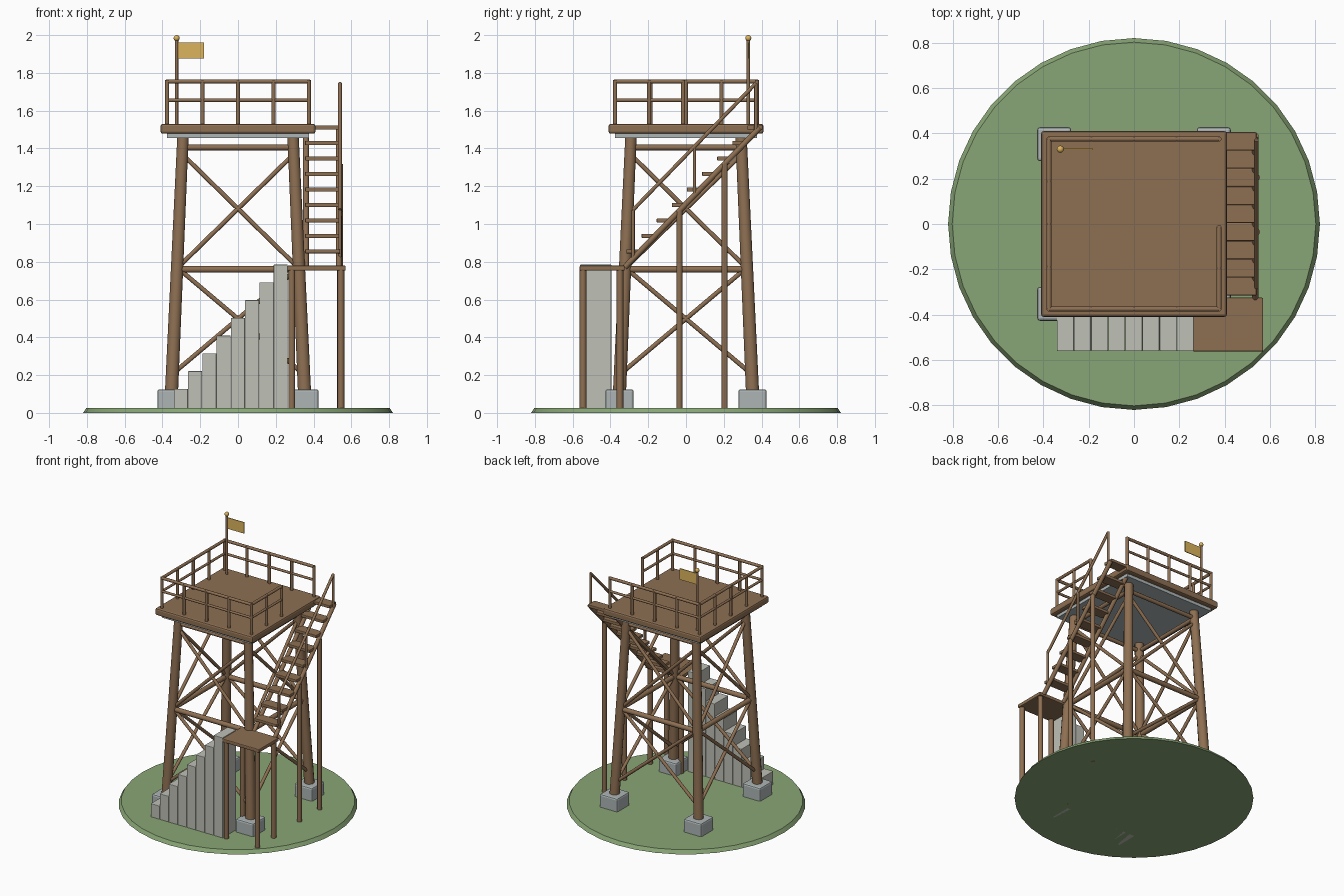
import bpy, math
from mathutils import Vector

if "Cube" in bpy.data.objects:
    bpy.data.objects.remove(bpy.data.objects["Cube"])


def material(name, rgb):
    m = bpy.data.materials.new(name)
    m.diffuse_color = (*rgb, 1)
    m.use_nodes = True
    m.node_tree.nodes["Principled BSDF"].inputs["Base Color"].default_value = m.diffuse_color
    return m


WOOD = material("wood", (0.27, 0.16, 0.085))
GRASS = material("grass", (0.25, 0.38, 0.18))
STONE = material("pale_stone", (0.52, 0.53, 0.47))
FOOT = material("footing_stone", (0.42, 0.46, 0.46))
GOLD = material("gold", (0.72, 0.46, 0.11))


def finish(name, mat, smooth=False):
    o = bpy.context.object
    o.name = name
    o.data.materials.append(mat)
    if smooth:
        bpy.ops.object.shade_smooth_by_angle(angle=math.radians(40))
    return o


def box(name, lo, hi, mat, bevel=0.0):
    lo, hi = Vector(lo), Vector(hi)
    bpy.ops.mesh.primitive_cube_add(size=1, location=(lo + hi) / 2)
    o = bpy.context.object
    o.scale = hi - lo
    bpy.ops.object.transform_apply(location=False, rotation=False, scale=True)
    if bevel:
        b = o.modifiers.new("bevel", "BEVEL")
        b.width, b.segments = bevel, 2
    return finish(name, mat)


def rod(name, a, b, r, mat=WOOD, r2=None, sides=12):
    a, b = Vector(a), Vector(b)
    d = b - a
    bpy.ops.mesh.primitive_cone_add(vertices=sides, radius1=r, radius2=r if r2 is None else r2,
                                    depth=d.length, location=(a + b) / 2)
    bpy.context.object.rotation_euler = d.to_track_quat("Z", "Y").to_euler()
    return finish(name, mat, True)


# grass base
rod("ground_disc", (0, 0, 0), (0, 0, 0.027), 0.82, GRASS, 0.802, 36)


# leaning legs: distance of the leg axis from the centre at height z
def lean(z):
    return 0.357 - 0.0448 * z


for sx in (-1, 1):
    for sy in (-1, 1):
        box("footing", (sx * .352 - .075, sy * .352 - .075, 0.015),
            (sx * .352 + .075, sy * .352 + .075, 0.125), FOOT, 0.012)
        p, q = lean(.08), lean(1.48)
        rod("leg", (sx * p, sy * p, .08), (sx * q, sy * q, 1.48), 0.036, r2=0.031)

# beams and cross braces on all four sides
for i in range(4):
    c, s = round(math.cos(i * math.pi / 2)), round(math.sin(i * math.pi / 2))

    def side(u, z):
        x, y = u * lean(z), -lean(z)
        return (c * x - s * y, s * x + c * y, z)

    rod("middle_beam", side(-1, .76), side(1, .76), 0.018)
    rod("top_beam", side(-1, 1.405), side(1, 1.405), 0.015)
    for u in (-1, 1):
        rod("lower_brace", side(u, .205), side(-u, .77), 0.012)
        rod("upper_brace", side(u, .765), side(-u, 1.37), 0.012)

# platform
box("under_slab", (-.375, -.375, 1.455), (.375, .375, 1.48), FOOT)
box("deck", (-.41, -.41, 1.478), (.41, .41, 1.53), WOOD, 0.012)

# railing, open at the back half of the right side
E = 0.375
runs = [((-E, -E), (E, -E), 4), ((-E, E), (E, E), 4), ((-E, -E), (-E, E), 4), ((E, -E), (E, -.015), 2)]
done = set()
for a, b, n in runs:
    for z, r in ((1.755, 0.011), (1.655, 0.009)):
        rod("rail", (*a, z), (*b, z), r)
    for k in range(n + 1):
        p = tuple(round(a[j] + (b[j] - a[j]) * k / n, 3) for j in (0, 1))
        if p not in done:
            done.add(p)
            rod("rail_post", (*p, 1.52), (*p, 1.762), 0.011)

# flag
rod("flag_pole", (-.325, .33, 1.52), (-.325, .33, 1.98), 0.009)
bpy.ops.mesh.primitive_uv_sphere_add(segments=12, ring_count=8, radius=0.016, location=(-.325, .33, 1.984))
finish("pole_knob", GOLD, True)
box("flag", (-.318, .327, 1.876), (-.18, .333, 1.96), GOLD)

# stone steps
for i in range(8):
    x = -0.34 + i * 0.0755
    box("stone_step", (x, -.56, 0), (x + .0745, -.395, 0.127 + i * 0.094), STONE, 0.003)

# landing
box("landing", (.26, -.563, .753), (.57, -.325, .78), WOOD, 0.006)
for x in (.285, .545):
    for y in (-.545, -.35):
        rod("landing_post", (x, y, 0), (x, y, .76), 0.018)


# upper wooden stair
def stair_z(y):
    return 0.775 + (y + 0.32) * 1.035


for x in (.36, .535):
    rod("stringer", (x, -.325, stair_z(-.325)), (x, .39, stair_z(.39)), 0.015)
for i in range(9):
    y, z = -.275 + i * .08, .855 + i * .082
    box("tread", (.355, y - .04, z - .011), (.54, y + .04, z + .011), WOOD, 0.004)
for y in (-.035, .205):
    rod("stair_support", (.54, y, 0), (.54, y, stair_z(y)), 0.016)

# stair handrail
rod("handrail", (.54, -.28, 1.075), (.54, .37, 1.745), 0.01)
for y in (-.28, .045, .37):
    rod("handrail_post", (.54, y, stair_z(y)), (.54, y, 1.075 + (y + .28) * 1.03), 0.009)
